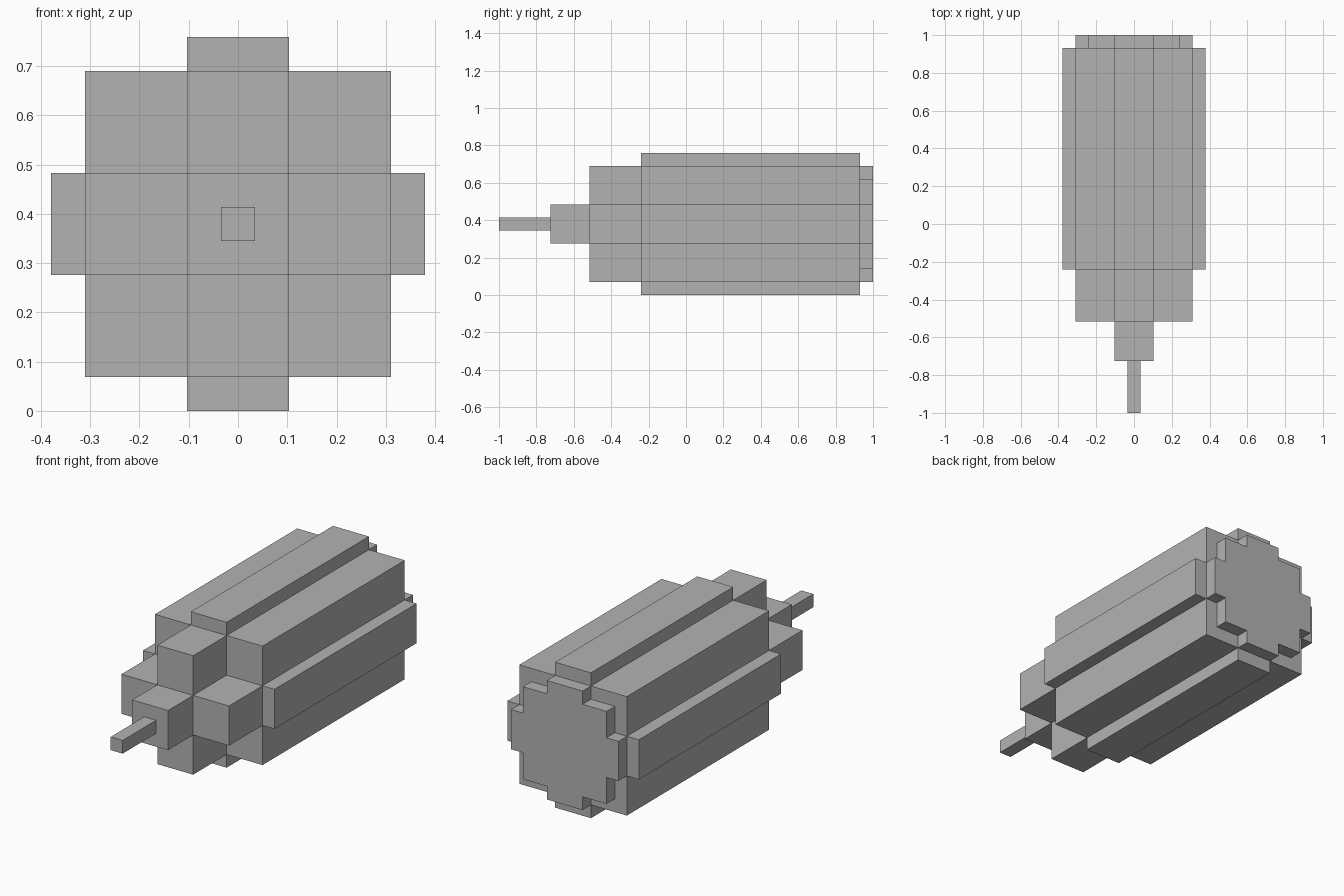
import bpy
import bmesh

cube = bpy.data.objects.get("Cube")
if cube:
    bpy.data.objects.remove(cube, do_unlink=True)

U = 2 / 29            # one step of the blocky grid
MID = 5.5 * U         # height of the long axis

grey = bpy.data.materials.new("plain_grey")
grey.use_nodes = True
colour = (0.45, 0.45, 0.45, 1)
grey.diffuse_color = colour
grey.node_tree.nodes["Principled BSDF"].inputs["Base Color"].default_value = colour


def prism(name, quarter, start, end):
    """Turn a quarter outline (in steps) four times and extrude it along y."""
    outline, pts = [], list(quarter)
    for _ in range(4):
        outline += pts
        pts = [(-z, x) for x, z in pts]
    bm = bmesh.new()
    y0, y1 = (start - 14.5) * U, (end - 14.5) * U
    face = bm.faces.new([bm.verts.new((x * U, y0, MID + z * U)) for x, z in outline])
    out = bmesh.ops.extrude_face_region(bm, geom=[face], use_keep_orig=True)
    moved = [v for v in out["geom"] if isinstance(v, bmesh.types.BMVert)]
    bmesh.ops.translate(bm, verts=moved, vec=(0, y1 - y0, 0))
    bmesh.ops.recalc_face_normals(bm, faces=bm.faces)
    mesh = bpy.data.meshes.new(name)
    bm.to_mesh(mesh)
    bm.free()
    mesh.materials.append(grey)
    obj = bpy.data.objects.new(name, mesh)
    bpy.context.collection.objects.link(obj)
    return obj


# Thin tip and square neck at the front
prism("tip", [(0.5, 0.5)], 0, 4)
prism("neck", [(1.5, 1.5)], 4, 7)

# Cross-shaped shoulder
prism("shoulder", [(4.5, 1.5), (1.5, 1.5), (1.5, 4.5)], 7, 11)

# Long square body with a raised rib on each side
prism("body", [(5.5, 1.5), (4.5, 1.5), (4.5, 4.5), (1.5, 4.5), (1.5, 5.5)], 11, 28)

# Stepped round end cap at the back
prism("end_cap", [(4.5, 1.5), (3.5, 1.5), (3.5, 3.5), (1.5, 3.5), (1.5, 4.5)], 28, 29)
